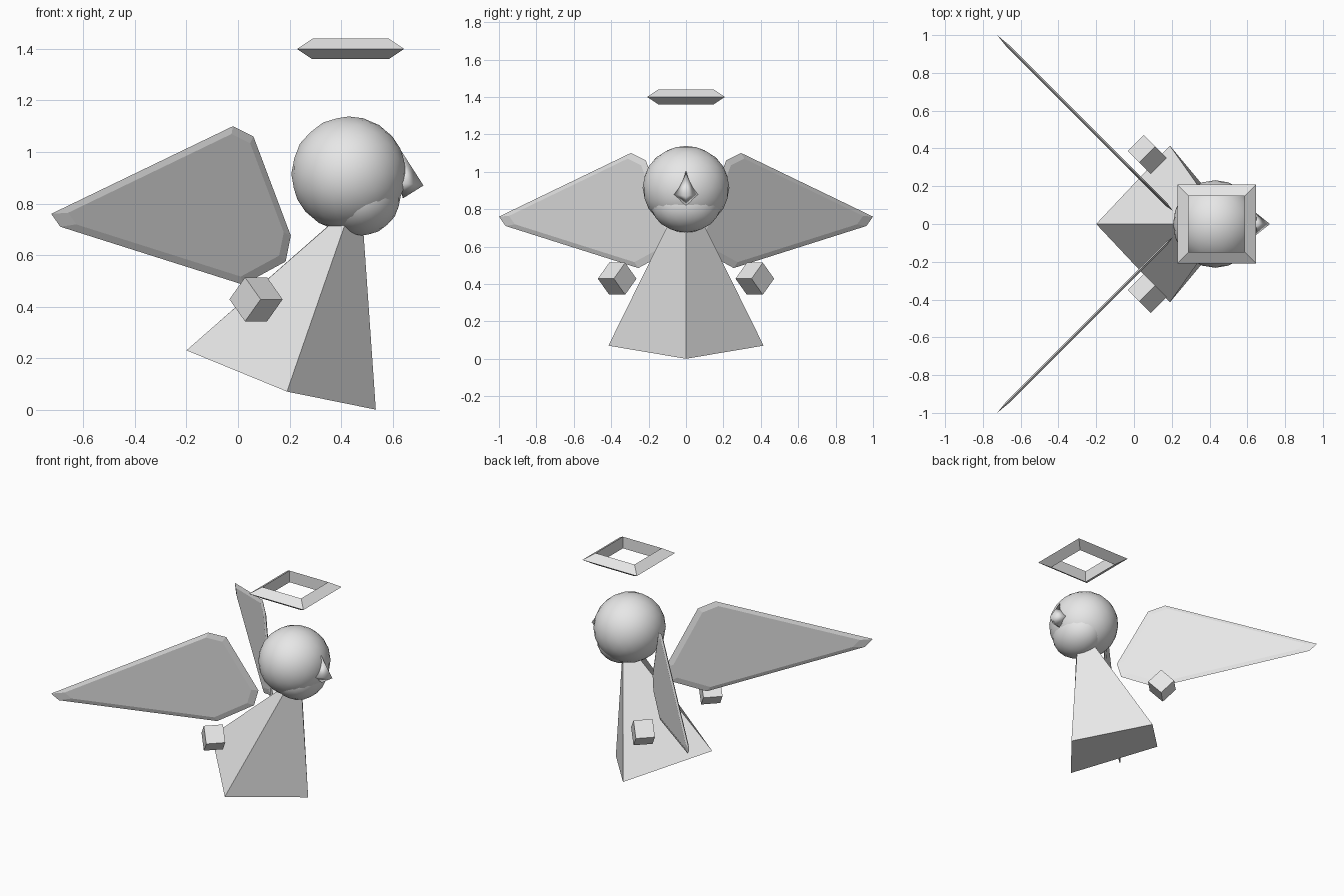
import bpy, bmesh, math
from mathutils import Vector, Matrix

old = bpy.data.objects.get("Cube")
if old:
    bpy.data.objects.remove(old, do_unlink=True)

grey = bpy.data.materials.new("plain_grey")
grey.use_nodes = True
colour = (0.8, 0.8, 0.8, 1)
grey.diffuse_color = colour
grey.node_tree.nodes["Principled BSDF"].inputs["Base Color"].default_value = colour


def finish(bm, name, smooth=False):
    """Turn a bmesh into a named object with outward normals."""
    bmesh.ops.recalc_face_normals(bm, faces=bm.faces)
    for f in bm.faces:
        f.smooth = smooth
    mesh = bpy.data.meshes.new(name)
    bm.to_mesh(mesh)
    bm.free()
    mesh.materials.append(grey)
    obj = bpy.data.objects.new(name, mesh)
    bpy.context.collection.objects.link(obj)
    return obj


def loft(name, rings, capped=True, looped=False):
    """Bridge rings of equal point count into one surface."""
    bm = bmesh.new()
    rows = [[bm.verts.new(p) for p in ring] for ring in rings]
    n = len(rows[0])
    pairs = list(zip(rows, rows[1:]))
    if looped:
        pairs.append((rows[-1], rows[0]))
    for a, b in pairs:
        for i in range(n):
            j = (i + 1) % n
            bm.faces.new((a[i], a[j], b[j], b[i]))
    if capped and not looped:
        bm.faces.new(rows[0])
        bm.faces.new(rows[-1])
    return finish(bm, name)


# Robe: leaning four-sided cone
loft("robe", [
    [(-0.2, 0, 0.23), (0.19, -0.415, 0.07), (0.535, 0, 0.0), (0.19, 0.415, 0.07)],
    [(0.42, 0, 0.775), (0.44, -0.06, 0.79), (0.48, 0, 0.79), (0.44, 0.06, 0.79)],
])


# Head and chin: rounded forms
def ball(name, centre, radius, widen):
    bm = bmesh.new()
    bmesh.ops.create_icosphere(
        bm, subdivisions=3, radius=radius,
        matrix=Matrix.Translation(centre) @ Matrix.Diagonal((1, widen, 1, 1)))
    finish(bm, name, smooth=True)


ball("head", (0.43, 0, 0.915), 0.223, 1.04)
ball("chin", (0.475, 0, 0.832), 0.157, 1.2)

# Nose: small pyramid sunk into the face
bm = bmesh.new()
tip = bm.verts.new((0.72, 0, 0.87))
base = [bm.verts.new(p) for p in
        [(0.63, 0, 1.01), (0.625, -0.075, 0.88), (0.64, 0, 0.82), (0.625, 0.075, 0.88)]]
for i in range(4):
    bm.faces.new((tip, base[i], base[(i + 1) % 4]))
bm.faces.new(base)
finish(bm, "nose", smooth=True)

# Halo: square ring with a triangular section
corners = [(-1, -1), (1, -1), (1, 1), (-1, 1)]
loft("halo", [[(0.437 + sx * h, sy * h, z) for sx, sy in corners]
              for h, z in [(0.208, 1.4), (0.148, 1.44), (0.148, 1.36)]], looped=True)

# Wings: thin swept blades, thickest inside the rim
outline = [(-0.725, 0.76), (-0.69, 0.71), (0.02, 0.485), (0.185, 0.575),
           (0.205, 0.675), (0.06, 1.06), (-0.02, 1.1)]
middle = Vector((-0.13, 0.8))


def wing(name, side):
    def ring(scale, offset):
        points = []
        for p in outline:
            x, z = middle + (Vector(p) - middle) * scale
            points.append((x + offset, side * (0.275 - x + offset), z))
        return points
    loft(name, [ring(0.9, -0.006), ring(1, 0), ring(0.9, 0.006)])


# Hands: cubes standing on edge, both turned the same way
def hand(name, y):
    bm = bmesh.new()
    turn = Matrix.Rotation(math.radians(45), 4, "Z") @ Matrix.Rotation(math.radians(45), 4, "X")
    bmesh.ops.create_cube(bm, size=0.121, matrix=Matrix.Translation((0.07, y, 0.428)) @ turn)
    finish(bm, name)


for label, side in (("left", 1), ("right", -1)):
    wing(label + "_wing", side)
    hand(label + "_hand", side * 0.368)
